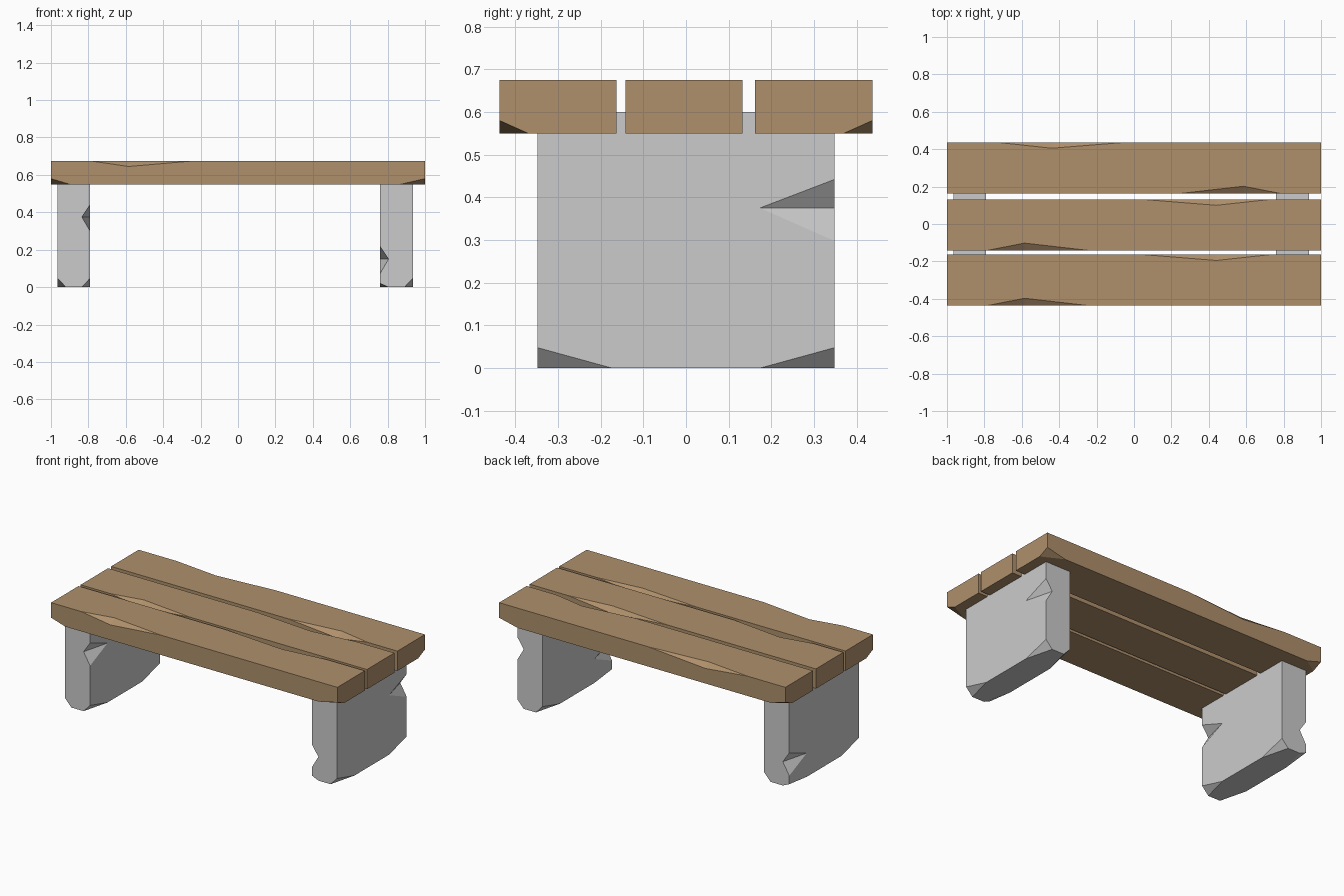
import bpy, bmesh
from mathutils import Vector

if "Cube" in bpy.data.objects:
    bpy.data.objects.remove(bpy.data.objects["Cube"])


def make_box(lo, hi):
    bm = bmesh.new()
    bmesh.ops.create_cube(bm, size=1)
    for v in bm.verts:
        v.co = Vector([lo[i] + (hi[i] - lo[i]) * (v.co[i] + 0.5) for i in range(3)])
    return bm


def chip_corner(bm, corner, size):
    """Slice a flat chip off one corner; size is the signed reach inward per axis."""
    c = Vector(corner)
    pts = [c + Vector([size[i] if i == k else 0 for i in range(3)]) for k in range(3)]
    n = (pts[1] - pts[0]).cross(pts[2] - pts[0]).normalized()
    if n.dot(c - pts[0]) < 0:
        n = -n
    geom = bm.verts[:] + bm.edges[:] + bm.faces[:]
    bmesh.ops.bisect_plane(bm, geom=geom, plane_co=pts[0], plane_no=n, clear_outer=True)
    bmesh.ops.holes_fill(bm, edges=[e for e in bm.edges if e.is_boundary])


def notch_points(a, b, p, q):
    """Wedge-shaped cutter: a, b on the edge, p, q on the two faces beside it."""
    a, b, p, q = map(Vector, (a, b, p, q))
    m = (p + q) / 2
    return [a + (a - m) * 0.3, b + (b - m) * 0.3, p + (p - q) * 0.5, q + (q - p) * 0.5]


def to_object(name, bm):
    bmesh.ops.recalc_face_normals(bm, faces=bm.faces[:])
    mesh = bpy.data.meshes.new(name)
    bm.to_mesh(mesh)
    bm.free()
    ob = bpy.data.objects.new(name, mesh)
    bpy.context.collection.objects.link(ob)
    return ob


def finish(name, bm, notches, mat=None):
    ob = to_object(name, bm)
    if mat:
        ob.data.materials.append(mat)
    bpy.context.view_layer.objects.active = ob
    for pts in notches:
        cb = bmesh.new()
        bmesh.ops.convex_hull(cb, input=[cb.verts.new(p) for p in pts])
        cutter = to_object("notch_cutter", cb)
        cutter.hide_render = True
        mod = ob.modifiers.new("notch", 'BOOLEAN')
        mod.operation = 'DIFFERENCE'
        mod.solver = 'EXACT'
        mod.object = cutter
        bpy.ops.object.modifier_apply(modifier=mod.name)
        bpy.data.objects.remove(cutter)
    return ob


wood = bpy.data.materials.new("wood")
wood.diffuse_color = (0.43, 0.28, 0.15, 1)
wood.use_nodes = True
wood.node_tree.nodes["Principled BSDF"].inputs["Base Color"].default_value = wood.diffuse_color

# Seat planks: name, y range, x direction of the notches, side with chipped corners
BOTTOM, TOP = 0.55, 0.675
for name, y0, y1, s, outer in [("front_plank", -0.437, -0.163, 1, -1),
                               ("middle_plank", -0.142, 0.132, 1, 0),
                               ("back_plank", 0.162, 0.437, -1, 1)]:
    bm = make_box((-1, y0, BOTTOM), (1, y1, TOP))
    if outer:
        y = y0 if outer < 0 else y1
        chip_corner(bm, (-1, y, BOTTOM), (0.10, -outer * 0.067, 0.03))
        chip_corner(bm, (1, y, BOTTOM), (-0.13, -outer * 0.067, 0.03))
    notches = []
    for y, d, xa, xm, xb in [(y0, 0.04, -0.79, -0.585, -0.235),
                             (y1, -0.032, 0.04, 0.44, 0.735)]:
        notches.append(notch_points((s * xa, y, TOP), (s * xb, y, TOP),
                                    (s * xm, y, TOP - 0.03), (s * xm, y + d, TOP)))
    finish(name, bm, notches, wood)

# Stone legs: the right one is the left one mirrored front to back
Y = 0.348
for name, x0, s in [("left_leg", -0.965, 1), ("right_leg", 0.76, -1)]:
    x1 = x0 + 0.175
    bm = make_box((x0, -Y, 0), (x1, Y, 0.60))
    for x, dx in [(x0, 0.045), (x1, -0.045)]:
        for side in (-1, 1):
            small = dx > 0 and side == s
            chip_corner(bm, (x, side * Y, 0), (dx, -side * 0.175, 0.02 if small else 0.048))
    notches = []
    for x, dx, side, zm in [(x1, -0.045, -s, 0.375), (x0, 0.045, s, 0.15)]:
        y = side * Y
        notches.append(notch_points((x, y, zm - 0.077), (x, y, zm + 0.067),
                                    (x + dx, y, zm), (x, y - side * 0.175, zm)))
    finish(name, bm, notches)
